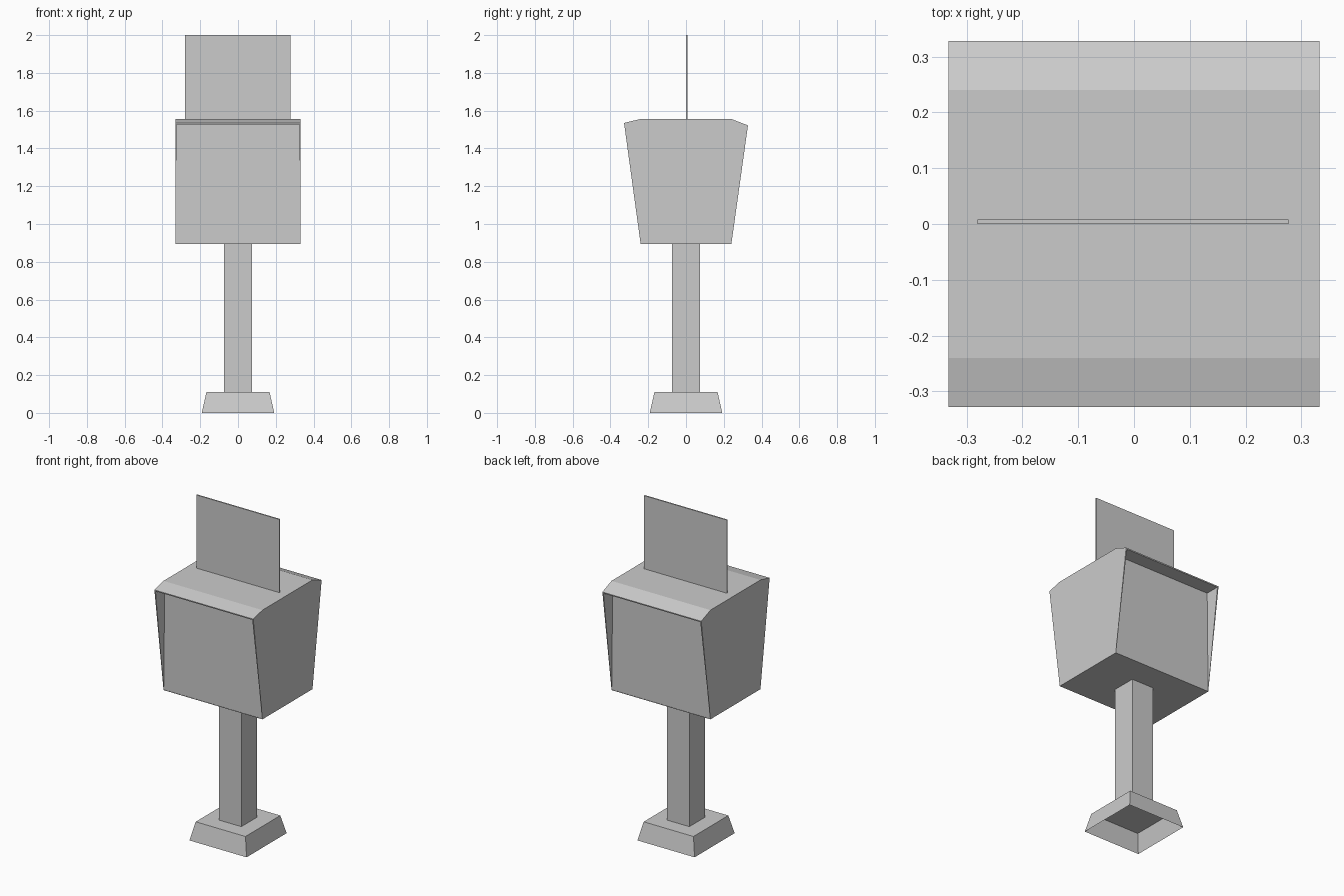
import bpy
import bmesh
from mathutils import Vector

if "Cube" in bpy.data.objects:
    bpy.data.objects.remove(bpy.data.objects["Cube"], do_unlink=True)

# Single plain grey material
grey = bpy.data.materials.new("plain_grey")
grey.use_nodes = True
colour = (0.6, 0.6, 0.6, 1)
grey.diffuse_color = colour
grey.node_tree.nodes["Principled BSDF"].inputs["Base Color"].default_value = colour


def finish(name, bm):
    bmesh.ops.recalc_face_normals(bm, faces=bm.faces)
    mesh = bpy.data.meshes.new(name)
    bm.to_mesh(mesh)
    bm.free()
    mesh.materials.append(grey)
    obj = bpy.data.objects.new(name, mesh)
    bpy.context.collection.objects.link(obj)
    return obj


def block(name, low, high, taper=1.0, open_bottom=False):
    """Box between two corners, with an optional narrower top."""
    bm = bmesh.new()
    bmesh.ops.create_cube(bm, size=1)
    low, high = Vector(low), Vector(high)
    for v in bm.verts:
        top = v.co.z > 0
        v.co = (low + high) / 2 + v.co * (high - low)
        if top:
            v.co.x *= taper
            v.co.y *= taper
    bmesh.ops.recalc_face_normals(bm, faces=bm.faces)
    if open_bottom:
        bottom = [f for f in bm.faces if f.normal.z < -0.9]
        bmesh.ops.delete(bm, geom=bottom, context='FACES_ONLY')
    return finish(name, bm)


# Hollow foot, square post and thin upright sign
block("base", (-0.192, -0.192, 0), (0.192, 0.192, 0.11), 0.87, True)
block("post", (-0.075, -0.075, 0.11), (0.075, 0.075, 0.895))
block("sign_panel", (-0.28, 0, 1.55), (0.277, 0.008, 2))

# Head: side profile extruded across the width
HALF, DEPTH, BOTTOM = 0.332, 0.24, 0.893
profile = [(-DEPTH, BOTTOM), (DEPTH, BOTTOM), (0.328, 1.522),
           (DEPTH, 1.556), (-DEPTH, 1.556), (-0.328, 1.535)]
bm = bmesh.new()
side = bm.faces.new([bm.verts.new((-HALF, y, z)) for y, z in profile])
new = bmesh.ops.extrude_face_region(bm, geom=[side])["geom"]
for v in new:
    if isinstance(v, bmesh.types.BMVert):
        v.co.x = HALF
bmesh.ops.recalc_face_normals(bm, faces=bm.faces)

# Recess an upright screen into the front and the back
for sign in (-1, 1):
    face = next(f for f in bm.faces
                if f.normal.y * sign > 0.9 and abs(f.normal.z) < 0.3)
    bmesh.ops.inset_individual(bm, faces=[face], thickness=0.01)
    for v in face.verts:
        if v.co.z < 1:
            v.co.z = BOTTOM + 0.003
            v.co.y = sign * (DEPTH + 0.0004)
            v.co.x *= 1.02
    screen = bmesh.ops.extrude_discrete_faces(bm, faces=[face])["faces"][0]
    for v in screen.verts:
        v.co.y = sign * (DEPTH - 0.001)
finish("head", bm)
